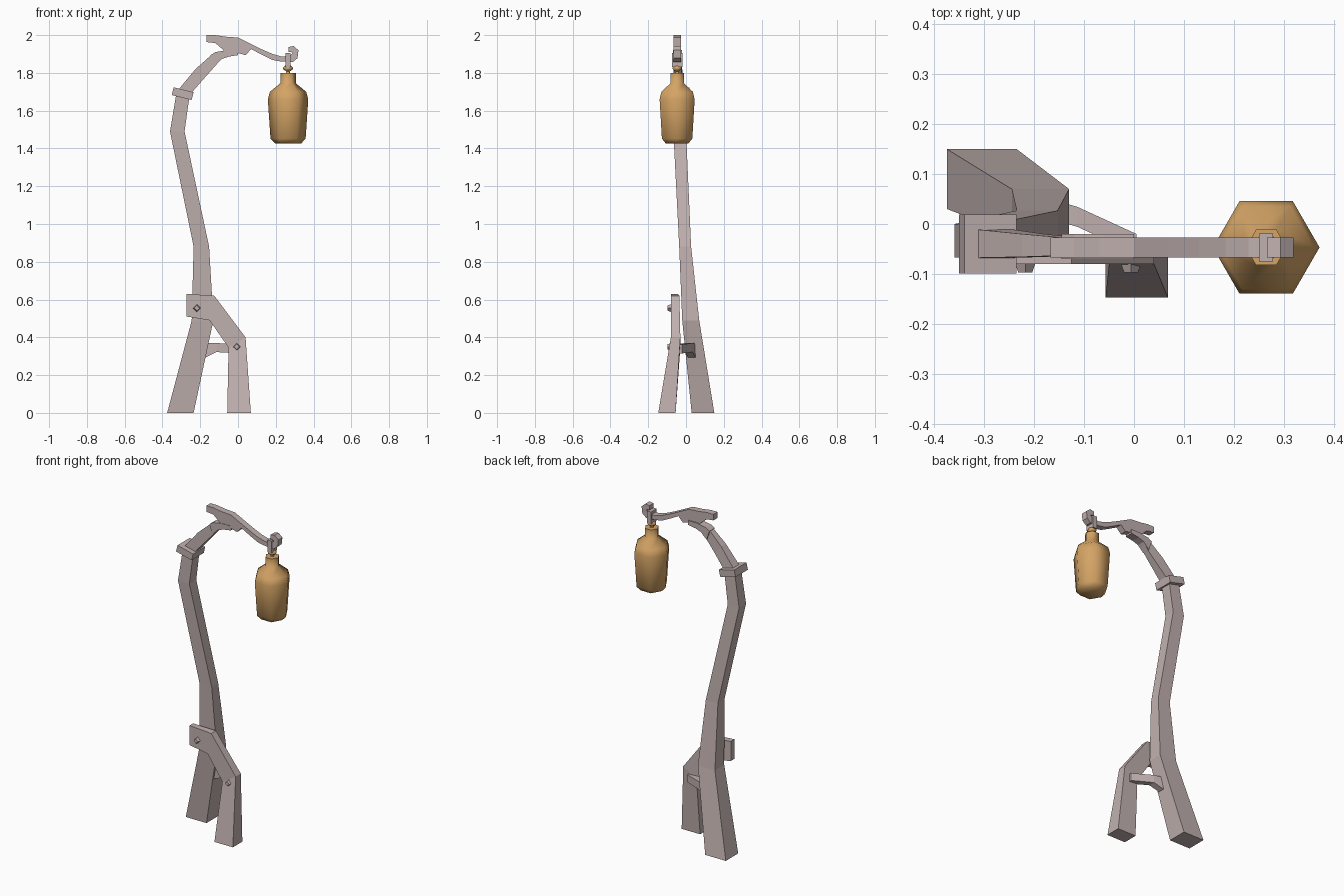
import bpy, bmesh, math
from mathutils import Matrix, Vector

if "Cube" in bpy.data.objects:
    bpy.data.objects.remove(bpy.data.objects["Cube"], do_unlink=True)


def make_material(name, colour):
    mat = bpy.data.materials.new(name)
    mat.use_nodes = True
    mat.diffuse_color = (*colour, 1)
    shader = next(n for n in mat.node_tree.nodes if n.type == "BSDF_PRINCIPLED")
    shader.inputs["Base Color"].default_value = (*colour, 1)
    return mat


wood = make_material("pale weathered wood", (0.53, 0.44, 0.43))
amber = make_material("amber lantern", (0.66, 0.37, 0.13))


def finish(name, bm, mat):
    bmesh.ops.recalc_face_normals(bm, faces=bm.faces)
    mesh = bpy.data.meshes.new(name)
    bm.to_mesh(mesh)
    bm.free()
    mesh.materials.append(mat)
    obj = bpy.data.objects.new(name, mesh)
    bpy.context.collection.objects.link(obj)
    return obj


def skin(bm, rings):
    """Join rings of points into a closed tube."""
    loops = [[bm.verts.new(p) for p in ring] for ring in rings]
    for low, high in zip(loops, loops[1:]):
        for i in range(len(low)):
            j = (i + 1) % len(low)
            bm.faces.new((low[i], low[j], high[j], high[i]))
    bm.faces.new(loops[0])
    bm.faces.new(loops[-1])


def timber(name, sections):
    """Square timber: each section is edge point, opposite edge point, y range."""
    bm = bmesh.new()
    skin(bm, [[(a[0], y0, a[1]), (a[0], y1, a[1]), (b[0], y1, b[1]), (b[0], y0, b[1])]
              for a, b, (y0, y1) in sections])
    return finish(name, bm, wood)


def block(name, centre, size, tilt=0):
    bm = bmesh.new()
    place = (Matrix.Translation(Vector(centre)) @ Matrix.Rotation(tilt, 4, "Y")
             @ Matrix.Diagonal((*size, 1)))
    bmesh.ops.create_cube(bm, size=1, matrix=place)
    return finish(name, bm, wood)


def turned(name, centre, profile, mat, sides=6):
    """Lathe a (radius, z) profile into a shape with few sides."""
    bm = bmesh.new()
    angles = [math.tau * i / sides for i in range(sides)]
    skin(bm, [[(centre[0] + r * math.cos(a), centre[1] + r * math.sin(a), z)
               for a in angles] for r, z in profile])
    obj = finish(name, bm, mat)
    bpy.ops.object.select_all(action="DESELECT")
    obj.select_set(True)
    bpy.context.view_layer.objects.active = obj
    bpy.ops.object.shade_smooth_by_angle(angle=math.radians(62))
    return obj


# Crooked main post, leaning forward from its foot
timber("main_post", [
    ((-.375, 0), (-.235, 0), (.03, .15)),
    ((-.245, .49), (-.13, .49), (-.02, .07)),
    ((-.235, .88), (-.153, .88), (-.036, .027)),
    ((-.36, 1.49), (-.283, 1.49), (-.067, 0)),
    ((-.325, 1.7), (-.255, 1.69), (-.068, -.005)),
])

# Collar and the curved arm above it
block("post_collar", (-.293, -.04, 1.69), (.108, .118, .042), math.radians(14))
timber("upper_arm", [
    ((-.325, 1.7), (-.25, 1.69), (-.068, -.01)),
    ((-.225, 1.82), (-.18, 1.77), (-.066, -.02)),
    ((-.135, 1.9), (-.1, 1.86), (-.063, -.028)),
])
timber("arm_bracket", [
    ((-.145, 1.894), (-.125, 1.836), (-.07, -.02)),
    ((-.12, 1.91), (-.087, 1.873), (-.07, -.02)),
    ((-.06, 1.92), (-.05, 1.886), (-.07, -.02)),
    ((0, 1.92), (0, 1.894), (-.07, -.02)),
])

# Top beam, tapering into an upturned hook
beam_edges = [
    ((-.167, 2), (-.167, 1.963)), ((-.12, 2), (-.12, 1.958)),
    ((-.07, 1.992), (-.07, 1.915)), ((0, 1.987), (0, 1.905)),
    ((.04, 1.967), (.04, 1.894)), ((.07, 1.952), (.07, 1.926)),
    ((.13, 1.923), (.13, 1.894)), ((.183, 1.9), (.183, 1.868)),
    ((.23, 1.887), (.23, 1.86)), ((.267, 1.889), (.29, 1.857)),
    ((.283, 1.897), (.315, 1.878)), ((.29, 1.905), (.32, 1.92)),
    ((.28, 1.912), (.294, 1.942)), ((.267, 1.91), (.267, 1.937)),
]
timber("hooked_beam", [(top, under, (-.067, -.027)) for top, under in beam_edges])

# Front leg bolted to the post
timber("front_leg", [
    ((-.272, .63), (-.272, .51), (-.08, -.045)),
    ((-.125, .62), (-.15, .49), (-.08, -.035)),
    ((.04, .4), (-.05, .345), (-.08, -.03)),
    ((.068, 0), (-.057, 0), (-.147, -.055)),
])


# Faceted bolt heads
def bolt(name, x, z):
    bm = bmesh.new()
    place = (Matrix.Translation((x, -.08, z)) @ Matrix.Rotation(math.pi / 2, 4, "X"))
    bmesh.ops.create_cone(bm, cap_ends=True, segments=4, radius1=.026, radius2=.014,
                          depth=.034, matrix=place)
    return finish(name, bm, wood)


bolt("upper_bolt", -.218, .555)
bolt("lower_bolt", -.006, .35)

# Strut between the post and the front leg
timber("cross_strut", [
    ((-.19, .37), (-.19, .285), (.015, .055)),
    ((-.115, .37), (-.115, .322), (-.005, .035)),
    ((.005, .362), (.005, .315), (-.06, -.02)),
])

# Lantern with its hanger
lantern_axis = (.265, -.047)
block("lantern_hanger", (*lantern_axis, 1.868), (.028, .056, .075))
turned("lantern_finial", lantern_axis,
       [(.013, 1.84), (.027, 1.828), (.027, 1.82), (.008, 1.807), (.012, 1.795)], amber)
turned("lantern_body", lantern_axis,
       [(.068, 1.425), (.093, 1.452), (.107, 1.66), (.096, 1.7),
        (.041, 1.745), (.041, 1.8)], amber)
